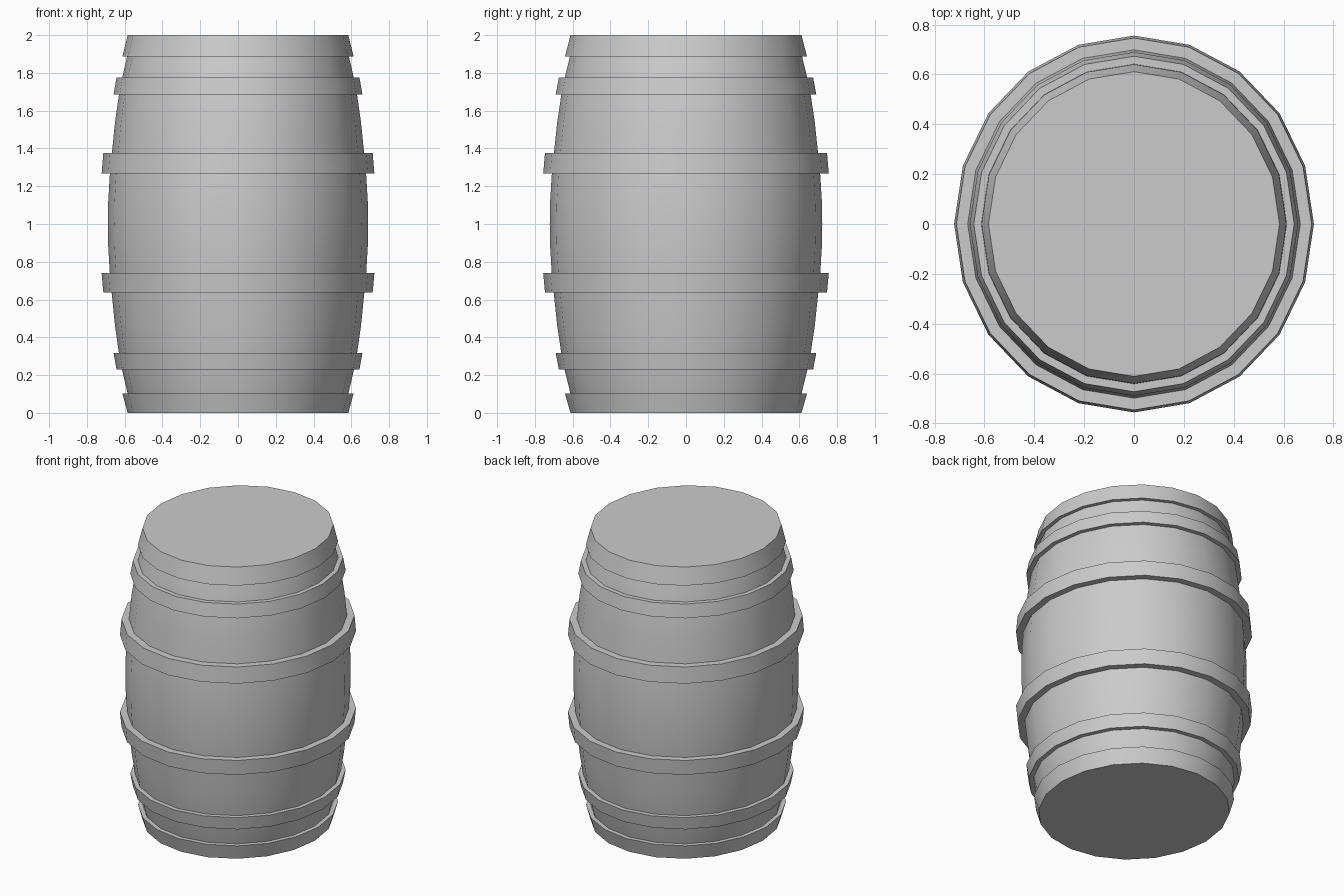
import bpy, bmesh, math

if "Cube" in bpy.data.objects:
    bpy.data.objects.remove(bpy.data.objects["Cube"])

SIDES = 20
Y_STRETCH = 1.047  # the barrel is slightly oval


def lathe(name, profile, closed):
    """Spin (radius, z) points round the z axis; closed = hoop, open = capped solid."""
    bm = bmesh.new()
    rings = []
    for r, z in profile:
        rings.append([bm.verts.new((r * math.cos(a), r * Y_STRETCH * math.sin(a), z))
                      for a in (2 * math.pi * i / SIDES for i in range(SIDES))])
    pairs = list(zip(rings, rings[1:]))
    if closed:
        pairs.append((rings[-1], rings[0]))
    else:
        bm.faces.new(rings[0])
        bm.faces.new(rings[-1])
    for lo, hi in pairs:
        for i in range(SIDES):
            j = (i + 1) % SIDES
            bm.faces.new((lo[i], lo[j], hi[j], hi[i]))
    bmesh.ops.recalc_face_normals(bm, faces=bm.faces)
    mesh = bpy.data.meshes.new(name)
    bm.to_mesh(mesh)
    bm.free()
    obj = bpy.data.objects.new(name, mesh)
    bpy.context.collection.objects.link(obj)
    bpy.context.view_layer.objects.active = obj
    bpy.ops.object.select_all(action='DESELECT')
    obj.select_set(True)
    bpy.ops.object.shade_smooth_by_angle(angle=math.radians(30))
    return obj


# Bulging body: lower half profile mirrored to the top
half = [(0.555, 0), (0.585, 0.105), (0.613, 0.225), (0.631, 0.32), (0.651, 0.46),
        (0.669, 0.637), (0.679, 0.743), (0.687, 0.88)]
body = half + [(0.689, 1.0)] + [(r, 2 - z) for r, z in reversed(half)]
lathe("barrel_body", body, False)

# Hoops: (name, lower radius, upper radius, inner lower, inner upper, z low, z high)
hoops = [("end_hoop", 0.584, 0.612, 0.55, 0.57, 0.0, 0.102),
         ("middle_hoop", 0.643, 0.659, 0.605, 0.62, 0.23, 0.318),
         ("belly_hoop", 0.713, 0.722, 0.66, 0.67, 0.637, 0.74)]
# Upper hoops sit a touch differently from a pure mirror
upper_z = {"end_hoop": (1.886, 2.0), "middle_hoop": (1.685, 1.775), "belly_hoop": (1.267, 1.377)}

for name, r0, r1, i0, i1, z0, z1 in hoops:
    # On the lower belly hoop and the others the wide edge faces the middle
    lathe("lower_" + name, [(i0, z0), (r0, z0), (r1, z1), (i1, z1)], True)
    u0, u1 = upper_z[name]
    lathe("upper_" + name, [(i1, u0), (r1, u0), (r0, u1), (i0, u1)], True)
